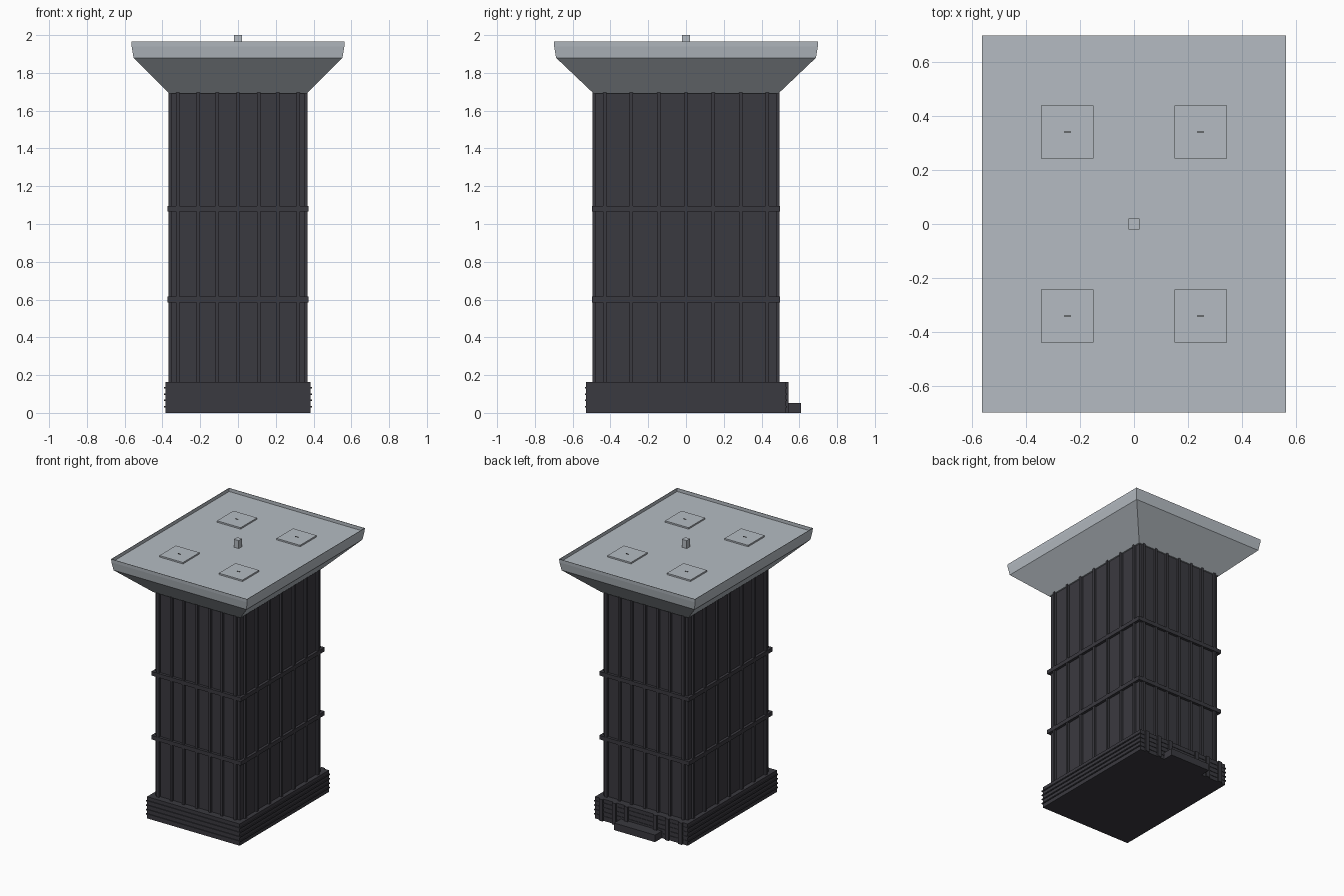
import bpy, bmesh

if "Cube" in bpy.data.objects:
    bpy.data.objects.remove(bpy.data.objects["Cube"])

def material(name, col):
    m = bpy.data.materials.new(name)
    m.diffuse_color = (*col, 1)
    m.use_nodes = True
    m.node_tree.nodes["Principled BSDF"].inputs["Base Color"].default_value = m.diffuse_color
    return m

DARK = material("charcoal metal", (0.042, 0.041, 0.050))
LIGHT = material("pale grey concrete", (0.46, 0.50, 0.54))
BLACK = material("black", (0.01, 0.01, 0.01))

def finish(name, bm, mat):
    bmesh.ops.recalc_face_normals(bm, faces=bm.faces)
    me = bpy.data.meshes.new(name)
    bm.to_mesh(me)
    bm.free()
    me.materials.append(mat)
    ob = bpy.data.objects.new(name, me)
    bpy.context.collection.objects.link(ob)
    return ob

def boxes(name, items, mat):
    """One object from boxes given as (x0, x1, y0, y1, z0, z1)."""
    bm = bmesh.new()
    for x0, x1, y0, y1, z0, z1 in items:
        for v in bmesh.ops.create_cube(bm, size=1)["verts"]:
            v.co = (x1 if v.co.x > 0 else x0, y1 if v.co.y > 0 else y0,
                    z1 if v.co.z > 0 else z0)
    return finish(name, bm, mat)

def rect_loft(name, profile, mat):
    """Closed loft through rectangles given as (half x, half y, z)."""
    bm = bmesh.new()
    rings = [[bm.verts.new((sx * hx, sy * hy, z))
              for sx, sy in ((-1, -1), (1, -1), (1, 1), (-1, 1))]
             for hx, hy, z in profile]
    for a, b in zip(rings, rings[1:]):
        for i in range(4):
            j = (i + 1) % 4
            bm.faces.new((a[i], a[j], b[j], b[i]))
    bm.faces.new(rings[0])
    bm.faces.new(rings[-1])
    return finish(name, bm, mat)

# Column body
BX, BY = 0.352, 0.478
boxes("column_body", [(-BX, BX, -BY, BY, 0.1, 1.70)], DARK)

# Vertical ribs on all four sides
RX, RY, W = 0.369, 0.495, 0.009
ribs = []
for x in (-0.32, -0.21, -0.11, 0, 0.11, 0.21, 0.32):
    for s in (-1, 1):
        y0, y1 = sorted((s * (BY - 0.01), s * RY))
        ribs.append((x - W, x + W, y0, y1, 0.15, 1.70))
for y in (-0.43, -0.29, -0.145, 0, 0.145, 0.29, 0.43):
    for s in (-1, 1):
        x0, x1 = sorted((s * (BX - 0.01), s * RX))
        ribs.append((x0, x1, y - W, y + W, 0.15, 1.70))
boxes("column_ribs", ribs, DARK)

# Horizontal bands round the column
boxes("column_bands", [(-0.372, 0.372, -0.498, 0.498, z - 0.015, z + 0.015)
                       for z in (0.60, 1.08)], DARK)

# Plinth with thin ridges
boxes("plinth", [(-0.385, 0.385, -0.53, 0.53, 0, 0.163)], DARK)
boxes("plinth_ridges", [(-0.391, 0.391, -0.536, 0.534, z - 0.004, z + 0.004)
                        for z in (0.033, 0.066, 0.099, 0.132)], DARK)

# Back of plinth: upright bars and a step
boxes("plinth_back_bars", [(x - 0.015, x + 0.015, 0.52, 0.543, 0, 0.163)
                           for x in (-0.33, -0.22, -0.12, 0.12, 0.22, 0.33)], DARK)
boxes("back_step", [(-0.17, 0.17, 0.52, 0.61, 0, 0.053)], DARK)

# Flared cap with a shallow recessed top inside a thin rim
rect_loft("flared_cap", [(0.362, 0.488, 1.69), (0.553, 0.688, 1.88),
                         (0.563, 0.698, 1.94), (0.565, 0.70, 1.965),
                         (0.562, 0.697, 1.965), (0.562, 0.697, 1.94)], LIGHT)

# Roof pads, each with a small dark slot, and the central post
corners = [(sx * 0.2475, sy * 0.342) for sx in (-1, 1) for sy in (-1, 1)]
boxes("roof_pads", [(x - 0.098, x + 0.098, y - 0.098, y + 0.098, 1.935, 1.951)
                    for x, y in corners], LIGHT)
boxes("pad_slots", [(x - 0.013, x + 0.013, y - 0.002, y + 0.002, 1.948, 1.953)
                    for x, y in corners], BLACK)
boxes("roof_post", [(-0.02, 0.02, -0.02, 0.02, 1.935, 2.0)], LIGHT)
